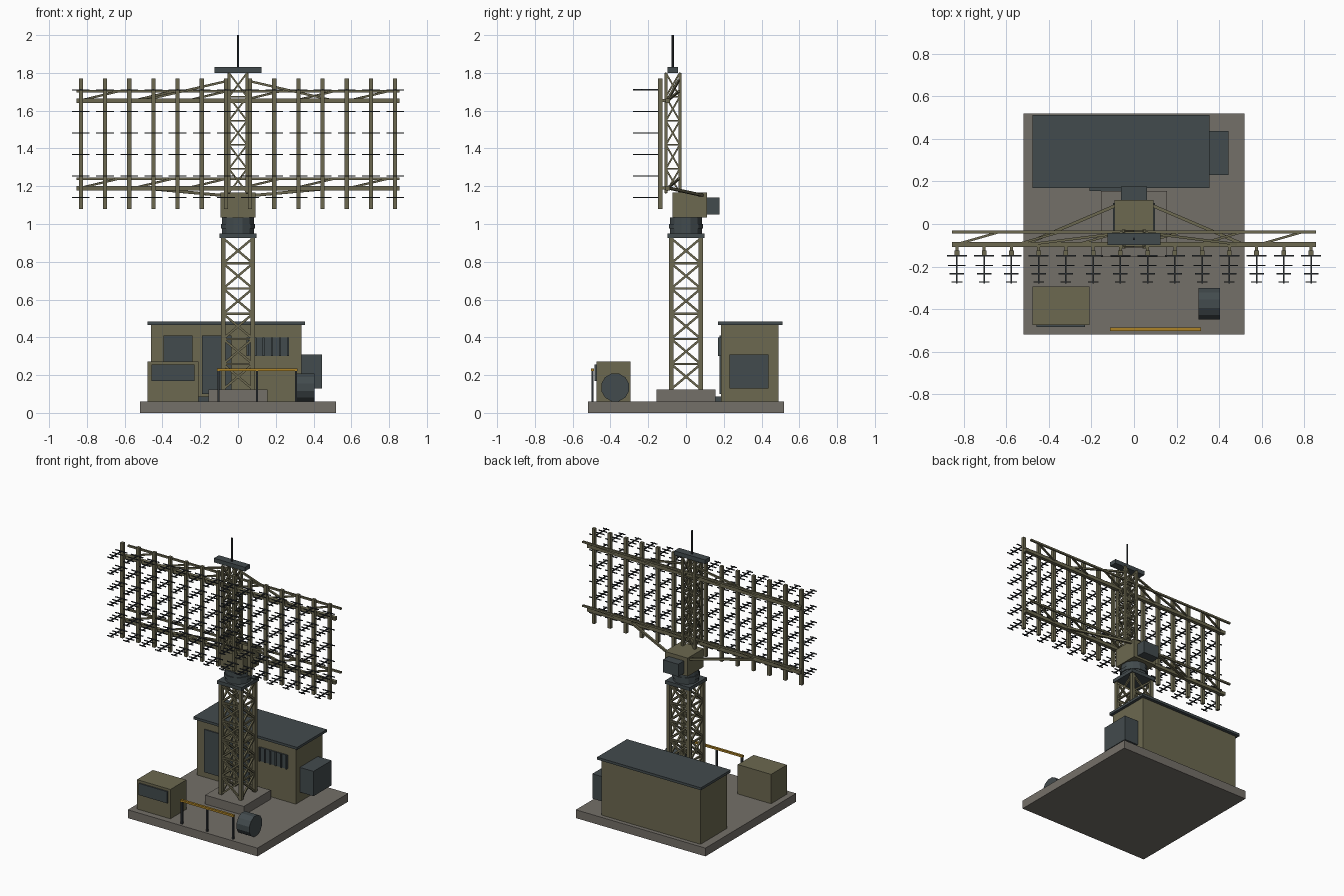
import bpy, bmesh, math
from mathutils import Vector, Matrix

if "Cube" in bpy.data.objects:
    bpy.data.objects.remove(bpy.data.objects["Cube"], do_unlink=True)


def material(name, rgb):
    m = bpy.data.materials.new(name)
    m.use_nodes = True
    m.diffuse_color = (*rgb, 1)
    m.node_tree.nodes["Principled BSDF"].inputs["Base Color"].default_value = (*rgb, 1)
    return m


OLIVE = material("olive_paint", (0.15, 0.14, 0.08))
SLATE = material("slate_metal", (0.055, 0.07, 0.075))
STEEL = material("dark_steel", (0.03, 0.035, 0.04))
CONCRETE = material("concrete", (0.175, 0.16, 0.14))
YELLOW = material("safety_yellow", (0.42, 0.23, 0.02))


class Part:
    """Collects boxes, bars and drums into one object."""

    def __init__(self, name, mat):
        self.name, self.mat, self.bm = name, mat, bmesh.new()

    def box(self, x0, x1, y0, y1, z0, z1):
        mid = Matrix.Translation(((x0 + x1) / 2, (y0 + y1) / 2, (z0 + z1) / 2))
        size = Matrix.Diagonal((x1 - x0, y1 - y0, z1 - z0, 1))
        bmesh.ops.create_cube(self.bm, size=1, matrix=mid @ size)
        return self

    def bar(self, a, b, t):
        a, b = Vector(a), Vector(b)
        d = b - a
        rot = d.to_track_quat('Z', 'Y').to_matrix().to_4x4()
        m = Matrix.Translation((a + b) / 2) @ rot @ Matrix.Diagonal((t, t, d.length, 1))
        bmesh.ops.create_cube(self.bm, size=1, matrix=m)
        return self

    def drum(self, a, b, r, sides=12):
        a, b = Vector(a), Vector(b)
        d = b - a
        m = Matrix.Translation((a + b) / 2) @ d.to_track_quat('Z', 'Y').to_matrix().to_4x4()
        m = m @ Matrix.Rotation(math.pi / sides, 4, 'Z')
        bmesh.ops.create_cone(self.bm, cap_ends=True, segments=sides, radius1=r, radius2=r,
                              depth=d.length, matrix=m)
        return self

    def done(self):
        me = bpy.data.meshes.new(self.name)
        self.bm.to_mesh(me)
        self.bm.free()
        me.materials.append(self.mat)
        ob = bpy.data.objects.new(self.name, me)
        bpy.context.collection.objects.link(ob)
        return ob


def lattice(name, cy, hx, hy, z0, z1, bays, leg, brace):
    """Square mast: four legs, level rings and crossed braces on every side."""
    p = Part(name, OLIVE)
    corners = [(-hx, cy - hy), (hx, cy - hy), (hx, cy + hy), (-hx, cy + hy)]
    step = (z1 - z0) / bays
    for i, a in enumerate(corners):
        b = corners[(i + 1) % 4]
        p.bar((*a, z0), (*a, z1), leg)
        for k in range(bays):
            lo, hi = z0 + k * step, z0 + (k + 1) * step
            p.bar((*a, lo), (*b, hi), brace)
            p.bar((*b, lo), (*a, hi), brace)
            if k:
                p.bar((*a, lo), (*b, lo), brace)
    p.done()


# Ground slab and mast footing
Part("base_slab", CONCRETE).box(-.52, .52, -.52, .52, 0, .06).done()
Part("mast_footing", CONCRETE).box(-.155, .155, -.155, .155, .06, .125).done()

# Equipment shed
Part("shed_walls", OLIVE).box(-.46, .335, .185, .49, .06, .467).done()
Part("shed_roof", SLATE).box(-.478, .355, .17, .512, .465, .483).done()
doors = Part("shed_doors", SLATE)
for x in (-.395, -.19):
    doors.box(x, x + .155, .177, .186, .1, .41)
doors.done()
Part("door_step", SLATE).box(-.21, -.02, .155, .186, .06, .088).done()
window = Part("louvred_window", SLATE).box(.045, .27, .178, .186, .3, .4)
for i in range(6):
    x = .045 + i * .043
    window.box(x, x + .01, .17, .18, .3, .4)
window.done()
Part("cooling_unit", SLATE).box(.334, .445, .23, .438, .13, .31).done()

# Generator cabinet and fuel drum
Part("cabinet", OLIVE).box(-.478, -.21, -.475, -.293, .06, .273).done()
Part("cabinet_panel", SLATE).box(-.458, -.23, -.484, -.474, .17, .255).done()
Part("fuel_drum", SLATE).drum((.302, -.375, .135), (.405, -.375, .135), .076).done()

# Safety railing
posts = Part("railing_posts", STEEL)
for x in (-.103, .1, .307):
    posts.box(x - .006, x + .006, -.501, -.489, .06, .225)
posts.done()
Part("railing_bar", YELLOW).box(-.112, .315, -.503, -.487, .222, .236).done()

# Lower mast and turning gear
lattice("lower_mast", 0, .079, .079, .125, .925, 6, .024, .012)
Part("mast_top_plate", SLATE).box(-.098, .098, -.098, .098, .925, .95).done()
Part("turntable", SLATE).drum((0, 0, .95), (0, 0, 1.035), .087).done()
Part("turntable_ring", SLATE).drum((0, 0, .975), (0, 0, 1.0), .093).done()
Part("gear_housing", OLIVE).box(-.092, .092, -.072, .112, 1.035, 1.168).done()
Part("drive_motor", SLATE).box(-.062, .062, .11, .177, 1.05, 1.14).done()

# Upper mast, cap and lightning rod
CY = -.07
lattice("upper_mast", CY, .048, .037, 1.165, 1.8, 5, .016, .009)
Part("mast_cap", SLATE).box(-.124, .124, CY - .028, CY + .028, 1.8, 1.83).done()
Part("lightning_rod", STEEL).drum((0, CY, 1.83), (0, CY, 2), .006, 8).done()

# Horizontal booms: front chord, raised rear chord and diagonals
booms = Part("antenna_booms", OLIVE)
for z in (1.19, 1.653):
    booms.box(-.855, .855, -.109, -.085, z - .012, z + .012)
    booms.box(-.855, .855, -.044, -.031, z + .043, z + .056)
    for i in range(6):
        x = -.84 + i * .285
        booms.bar((x, -.097, z), (x + .21, -.037, z + .05), .011)
booms.done()
braces = Part("boom_braces", OLIVE)
for s in (-1, 1):
    braces.bar((s * .09, .085, 1.152), (s * .5, -.09, 1.19), .015)
    braces.bar((s * .045, -.04, 1.76), (s * .5, -.097, 1.655), .012)
braces.done()

# Upright element posts with dipole arrays
uprights = Part("array_uprights", OLIVE)
dipoles = Part("dipole_arrays", STEEL)
for i in range(14):
    x = -.832 + i * .128
    uprights.box(x - .011, x + .011, -.147, -.124, 1.08, 1.77)
    for row in range(6):
        z = 1.14 + row * .114
        dipoles.bar((x, -.13, z), (x, -.28, z), .007)
        for y, half in ((-.149, .047), (-.195, .041), (-.234, .034), (-.273, .025)):
            dipoles.bar((x - half, y, z), (x + half, y, z), .006)
uprights.done()
dipoles.done()

# Clamps joining uprights to the front chords
clamps = Part("upright_clamps", OLIVE)
for i in range(14):
    x = -.832 + i * .128
    for z in (1.19, 1.653):
        clamps.box(x - .007, x + .007, -.126, -.107, z - .008, z + .008)
clamps.done()
